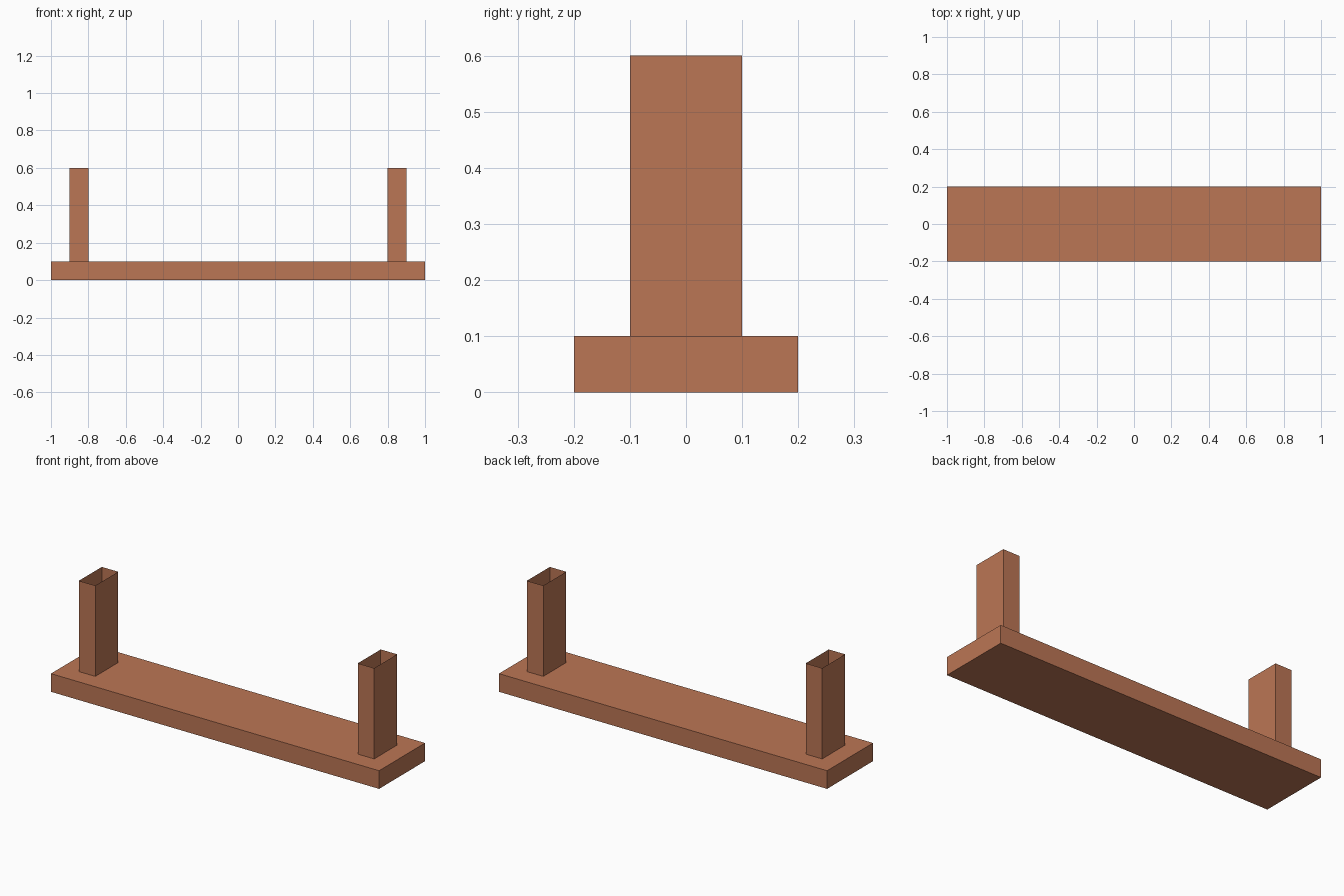
import bpy, bmesh
from mathutils import Matrix

if "Cube" in bpy.data.objects:
    bpy.data.objects.remove(bpy.data.objects["Cube"])

mat = bpy.data.materials.new("warm terracotta brown")
mat.diffuse_color = (0.5, 0.18, 0.09, 1.0)
mat.use_nodes = True
mat.node_tree.nodes["Principled BSDF"].inputs["Base Color"].default_value = mat.diffuse_color


def box(name, centre, size, open_ends=False):
    bm = bmesh.new()
    bmesh.ops.create_cube(bm, size=1.0, matrix=Matrix.Translation(centre) @ Matrix.Diagonal((*size, 1.0)))
    if open_ends:
        caps = [f for f in bm.faces if abs(f.normal.z) > 0.9]
        bmesh.ops.delete(bm, geom=caps, context='FACES_ONLY')
    mesh = bpy.data.meshes.new(name)
    bm.to_mesh(mesh)
    bm.free()
    mesh.materials.append(mat)
    obj = bpy.data.objects.new(name, mesh)
    bpy.context.collection.objects.link(obj)
    return obj


# Flat base plank
box("base_plank", (0, 0, 0.05), (2.0, 0.4, 0.1))

# Hollow, thin-walled uprights, open at the top
for side, x in (("left", -0.85), ("right", 0.85)):
    box(side + "_upright", (x, 0, 0.35), (0.1, 0.2, 0.5), open_ends=True)
